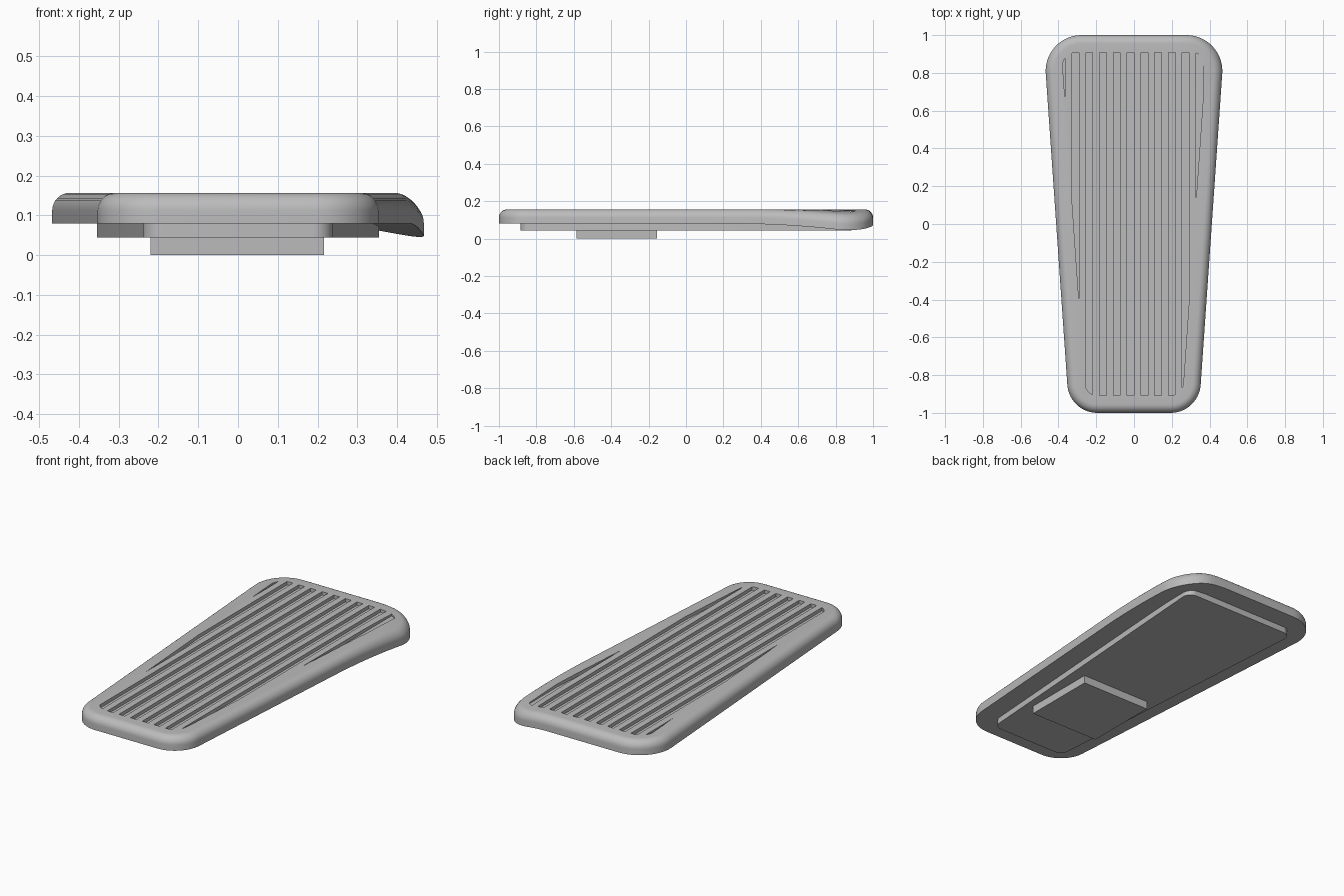
import bpy, bmesh, math
from mathutils import Vector

cube = bpy.data.objects.get("Cube")
if cube:
    bpy.data.objects.remove(cube, do_unlink=True)

grey = bpy.data.materials.new("light_grey")
grey.use_nodes = True
COLOUR = (0.5, 0.5, 0.5, 1)
grey.diffuse_color = COLOUR
grey.node_tree.nodes["Principled BSDF"].inputs["Base Color"].default_value = COLOUR

SLOPE = 0.0693                       # sideways flare of the tapered outline


def outline(inset, r_front, r_back, steps=14):
    """Tapered outline with rounded corners, counter-clockwise from above."""
    y = 1 - inset
    half = lambda v: 0.412 + SLOPE * v - inset * math.hypot(1, SLOPE)
    corners = [Vector((-half(-y), -y)), Vector((half(-y), -y)),
               Vector((half(y), y)), Vector((-half(y), y))]
    points = []
    for i, c in enumerate(corners):
        r = r_front if i < 2 else r_back
        a = (corners[i - 1] - c).normalized()
        b = (corners[(i + 1) % 4] - c).normalized()
        middle = c + (a + b).normalized() * r / math.sin(a.angle(b) / 2)
        start = c + a * r / math.tan(a.angle(b) / 2) - middle
        end = c + b * r / math.tan(a.angle(b) / 2) - middle
        sweep = start.angle(end)
        a0 = math.atan2(start.y, start.x)
        for k in range(steps + 1):
            t = a0 + sweep * k / steps
            points.append(middle + r * Vector((math.cos(t), math.sin(t))))
    return points


def loft(bm, layers):
    """Skin a stack of (outline, height) layers and cap both ends."""
    rings = [[bm.verts.new((p.x, p.y, z)) for p in pts] for pts, z in layers]
    n = len(rings[0])
    for low, high in zip(rings, rings[1:]):
        for i in range(n):
            j = (i + 1) % n
            bm.faces.new((low[i], low[j], high[j], high[i]))
    bm.faces.new(rings[0][::-1])
    bm.faces.new(rings[-1])


def cut(bm, point, normal, **options):
    geometry = bm.verts[:] + bm.edges[:] + bm.faces[:]
    return bmesh.ops.bisect_plane(bm, geom=geometry, dist=1e-6, plane_co=point,
                                  plane_no=normal, **options)


def make(name, bm):
    bmesh.ops.recalc_face_normals(bm, faces=bm.faces[:])
    mesh = bpy.data.meshes.new(name)
    bm.to_mesh(mesh)
    bm.free()
    mesh.materials.append(grey)
    obj = bpy.data.objects.new(name, mesh)
    bpy.context.collection.objects.link(obj)
    return obj


# Tread plate: upright rim with a rounded upper edge
BASE, TOP, ROUND = 0.08, 0.157, 0.045
bm = bmesh.new()
layers = [(outline(0, 0.16, 0.19), BASE)]
for k in range(9):
    t = math.pi / 2 * k / 8
    d = ROUND * (1 - math.cos(t))
    layers.append((outline(d, 0.16 - d, 0.19 - d), TOP - ROUND + ROUND * math.sin(t)))
loft(bm, layers)

# One back corner curls down past a diagonal fold line
fold = Vector((0.946, 0.325, 0)).normalized()
FOLD_START, FOLD_END, STRIPS = 0.49, 0.72, 14
for k in range(STRIPS):
    cut(bm, fold * (FOLD_START + (FOLD_END - FOLD_START) * k / STRIPS), fold)
for v in bm.verts:
    v.co.z -= 0.67 * max(0, v.co.dot(fold) - FOLD_START) ** 2
plate = make("tread_plate", bm)

# Grooves: strips of an inset outline, all with one level floor
PITCH, FLOOR = 0.0364, 0.138
bm = bmesh.new()
for m in range(-11, 11, 2):
    strip = bmesh.new()
    loft(strip, [(outline(0.092, 0.07, 0.07), FLOOR), (outline(0.092, 0.07, 0.07), 0.2)])
    for x, side in ((m * PITCH, -1), ((m + 1) * PITCH, 1)):
        result = cut(strip, (x, 0, 0), (side, 0, 0), clear_outer=True)
        edges = [e for e in result["geom_cut"] if isinstance(e, bmesh.types.BMEdge)]
        if edges:
            bmesh.ops.edgeloop_fill(strip, edges=edges)
    bmesh.ops.recalc_face_normals(strip, faces=strip.faces[:])
    part = bpy.data.meshes.new("groove_strip")
    strip.to_mesh(part)
    strip.free()
    bm.from_mesh(part)
    bpy.data.meshes.remove(part)
cutter = make("groove_cutter", bm)
cutter.hide_render = True

groove = plate.modifiers.new("grooves", "BOOLEAN")
groove.operation = "DIFFERENCE"
groove.solver = "EXACT"
groove.object = cutter
bpy.context.view_layer.objects.active = plate
plate.select_set(True)
bpy.ops.object.modifier_apply(modifier=groove.name)
bpy.data.objects.remove(cutter, do_unlink=True)

# Backing plate under the tread
bm = bmesh.new()
loft(bm, [(outline(0.115, 0.05, 0.05), z) for z in (0.045, 0.085)])
backing = make("backing_plate", bm)

# Mounting pad near the front
bm = bmesh.new()
bmesh.ops.create_cube(bm, size=1)
bmesh.ops.scale(bm, vec=(0.436, 0.43, 0.05), verts=bm.verts)
bmesh.ops.translate(bm, vec=(-0.002, -0.37, 0.025), verts=bm.verts)
pad = make("mounting_pad", bm)

bpy.ops.object.select_all(action="DESELECT")
for obj in (plate, backing):
    obj.select_set(True)
bpy.context.view_layer.objects.active = plate
bpy.ops.object.shade_smooth_by_angle(angle=math.radians(30))
